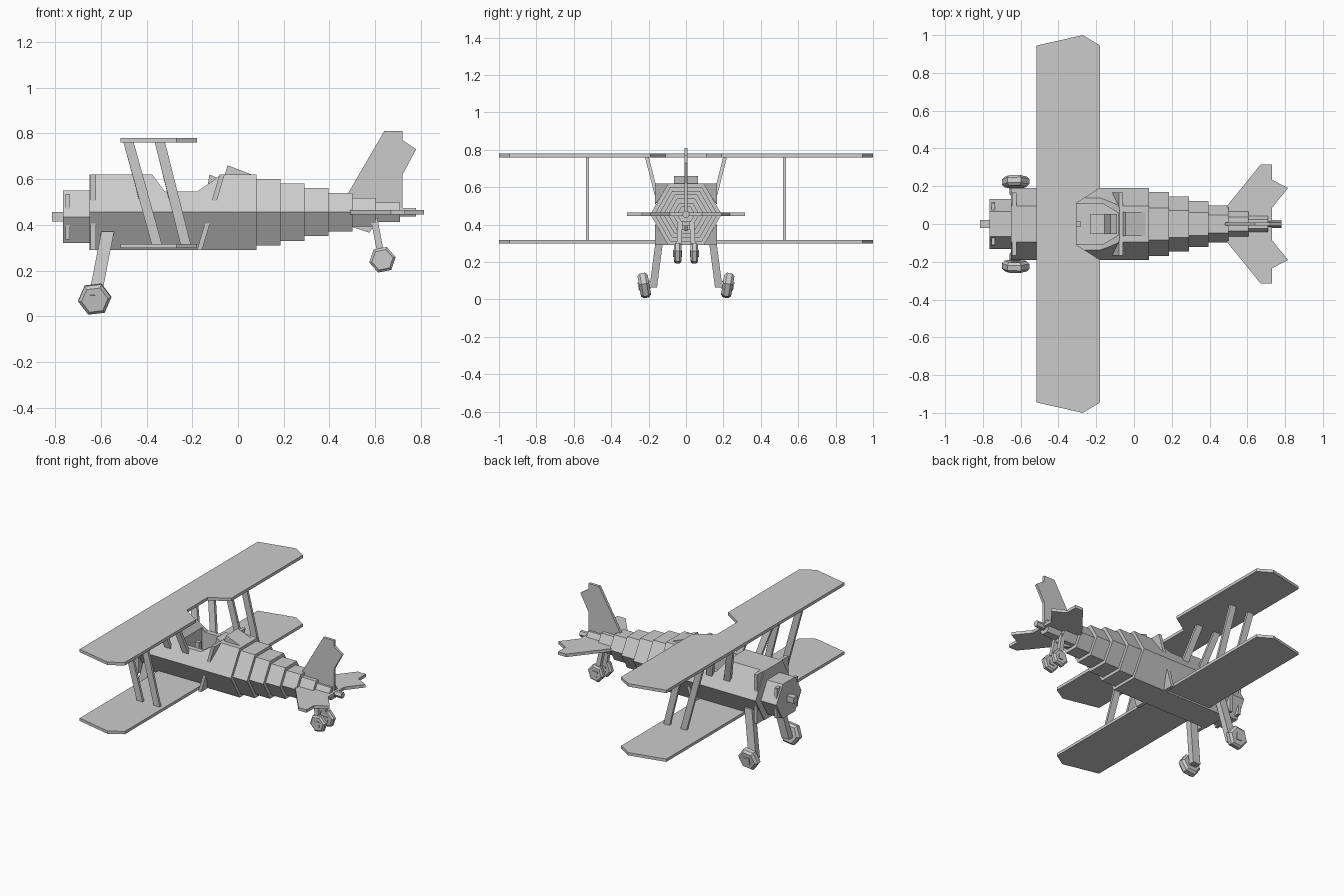
import bpy, bmesh, math
from mathutils import Vector, Matrix

cube = bpy.data.objects.get("Cube")
if cube:
    bpy.data.objects.remove(cube)

grey = bpy.data.materials.new("plain_grey")
grey.use_nodes = True
COLOUR = (0.6, 0.6, 0.6, 1)
grey.diffuse_color = COLOUR
grey.node_tree.nodes["Principled BSDF"].inputs["Base Color"].default_value = COLOUR
AXIS = 0.455


def loft(name, rings):
    """Closed solid through rings of equal point count."""
    bm = bmesh.new()
    loops = [[bm.verts.new(p) for p in ring] for ring in rings]
    n = len(loops[0])
    bm.faces.new(loops[0])
    bm.faces.new(loops[-1])
    for a, b in zip(loops, loops[1:]):
        for i in range(n):
            j = (i + 1) % n
            bm.faces.new((a[i], a[j], b[j], b[i]))
    bmesh.ops.recalc_face_normals(bm, faces=bm.faces)
    mesh = bpy.data.meshes.new(name)
    bm.to_mesh(mesh)
    bm.free()
    mesh.materials.append(grey)
    obj = bpy.data.objects.new(name, mesh)
    bpy.context.collection.objects.link(obj)
    return obj


def prism(name, pts, axis, lo, hi):
    """Extrude a 2D outline along x, y or z."""
    place = {"x": lambda p, d: (d, p[0], p[1]),
             "y": lambda p, d: (p[0], d, p[1]),
             "z": lambda p, d: (p[0], p[1], d)}[axis]
    return loft(name, [[place(p, d) for p in pts] for d in (lo, hi)])


def box(name, x, y, z):
    return prism(name, [(x[0], y[0]), (x[1], y[0]), (x[1], y[1]), (x[0], y[1])], "z", *z)


def strut(name, a, b, sx, sy):
    """Leaning post with level ends."""
    corners = [(-sx, -sy), (sx, -sy), (sx, sy), (-sx, sy)]
    return loft(name, [[(p[0] + u / 2, p[1] + v / 2, p[2]) for u, v in corners] for p in (a, b)])


def hexagon(half_height, centre=AXIS):
    r = half_height / math.sin(math.pi / 3)
    return [(r * math.cos(i * math.pi / 3), centre + r * math.sin(i * math.pi / 3)) for i in range(6)]


def wheel(name, centre, radius, width, tilt, side, turn):
    """Six sided wheel with chamfered rims and a square hub."""
    frame = Matrix.Translation(centre) @ Matrix.Rotation(tilt * side, 4, "X")

    def ring(r, y, n, t):
        return [frame @ Vector((r * math.cos(t + i * math.tau / n), y * side,
                                r * math.sin(t + i * math.tau / n))) for i in range(n)]
    h = width / 2
    loft(name, [ring(radius * 0.8, -h, 6, turn), ring(radius, -h * 0.5, 6, turn),
                ring(radius, h * 0.5, 6, turn), ring(radius * 0.8, h, 6, turn)])
    loft(name + "_hub", [ring(radius * 0.42, y, 4, turn + 0.65) for y in (-h * 1.2, h * 1.2)])


def mirrored(pts):
    return pts + [(x, -y) for x, y in reversed(pts)]


# Fuselage with open cockpit
body = prism("fuselage", hexagon(0.165), "x", -0.65, 0.08)
cutters = [
    prism("cockpit_dip_cutter", [(-0.39, 0.64), (-0.32, 0.545), (-0.18, 0.545), (-0.12, 0.585),
                                 (-0.05, 0.64)], "y", -0.3, 0.3),
    prism("cockpit_well_cutter", [(-0.34, -0.105), (-0.16, -0.105), (-0.085, -0.06),
                                  (-0.085, 0.06), (-0.16, 0.105), (-0.34, 0.105)], "z", 0.38, 0.7)]
for cutter in cutters:
    mod = body.modifiers.new(cutter.name, "BOOLEAN")
    mod.operation = "DIFFERENCE"
    mod.solver = "EXACT"
    mod.object = cutter
bpy.context.view_layer.update()
cut_mesh = bpy.data.meshes.new_from_object(body.evaluated_get(bpy.context.evaluated_depsgraph_get()))
body.modifiers.clear()
body.data = cut_mesh
for cutter in cutters:
    bpy.data.objects.remove(cutter)

# Stepped tail boom
STEP = 0.105
for i, h in enumerate((0.146, 0.126, 0.105, 0.084, 0.062, 0.042)):
    prism(f"tail_section_{i + 1}", hexagon(h), "x", 0.08 + i * STEP, 0.08 + (i + 1) * STEP)
prism("tail_end", hexagon(0.018), "x", 0.70, 0.78)

# Nose and propeller hub
prism("nose", hexagon(0.115, 0.435), "x", -0.765, -0.65)
box("propeller_hub", (-0.815, -0.76), (-0.02, 0.02), (0.415, 0.455))

# Cockpit fittings
prism("headrest", [(-0.065, 0.6), (-0.045, 0.66), (0.06, 0.62), (0.06, 0.6)], "y", -0.063, 0.063)
prism("seat_back", [(-0.16, 0.4), (-0.13, 0.4), (-0.09, 0.605), (-0.125, 0.62)], "y", -0.052, 0.052)
box("seat", (-0.23, -0.14), (-0.052, 0.052), (0.38, 0.42))
box("control_stick", (-0.31, -0.28), (-0.014, 0.014), (0.38, 0.53))

# Wings
tip = [(-0.515, 0.945), (-0.27, 1.0), (-0.18, 0.945)]
prism("upper_wing", mirrored(tip + [(-0.18, 0.19), (-0.305, 0.11)]), "z", 0.76, 0.78)
prism("lower_wing", mirrored(tip), "z", 0.298, 0.317)

# Tail surfaces
prism("tailplane", mirrored([(0.48, 0.08), (0.67, 0.315), (0.73, 0.315), (0.73, 0.235),
                             (0.815, 0.19), (0.73, 0.085)]), "z", 0.445, 0.465)
prism("tail_fin", [(0.48, 0.535), (0.64, 0.81), (0.72, 0.81), (0.72, 0.77), (0.78, 0.73),
                   (0.72, 0.62), (0.72, 0.45), (0.61, 0.42), (0.575, 0.365), (0.5, 0.39)],
      "y", -0.009, 0.009)

for s, side in ((1, "left"), (-1, "right")):
    # Wing and cabane struts
    for row, top, bottom in (("front", -0.48, -0.354), ("rear", -0.343, -0.228)):
        strut(f"{side}_{row}_wing_strut", (top, s * 0.527, 0.765), (bottom, s * 0.527, 0.31), 0.045, 0.017)
        middle = top + (bottom - top) * 0.55
        strut(f"{side}_{row}_cabane_strut", (top, s * 0.21, 0.765), (middle, s * 0.145, 0.51), 0.045, 0.02)

    # Corner fins on the hexagonal flanks
    for v, level in ((1, "upper"), (-1, "lower")):
        flank = [(s * y, AXIS + v * z) for y, z in ((0.09, 0.165), (0.166, 0.165), (0.166, 0.05))]
        prism(f"{side}_{level}_front_fin", flank, "x", -0.645, -0.622)
        loft(f"{side}_{level}_rear_fin",
             [[(d + (z - AXIS) * 0.3, y, z) for y, z in flank] for d in (-0.13, -0.108)])
        small = [(s * y, 0.435 + v * z) for y, z in ((0.065, 0.1), (0.11, 0.1), (0.116, 0.035))]
        prism(f"{side}_{level}_nose_fin", small, "x", -0.755, -0.735)

    # Main landing gear
    strut(f"{side}_gear_leg", (-0.57, s * 0.135, 0.37), (-0.63, s * 0.175, 0.065), 0.056, 0.04)
    wheel(f"{side}_main_wheel", (-0.627, s * 0.223, 0.075), 0.073, 0.055, -0.17, s, 0.12)

    # Tail gear
    strut(f"{side}_tail_gear_leg", (0.595, s * 0.03, 0.43), (0.63, s * 0.04, 0.245), 0.03, 0.026)
    wheel(f"{side}_tail_wheel", (0.632, s * 0.045, 0.247), 0.059, 0.04, 0, s, 0.2)
